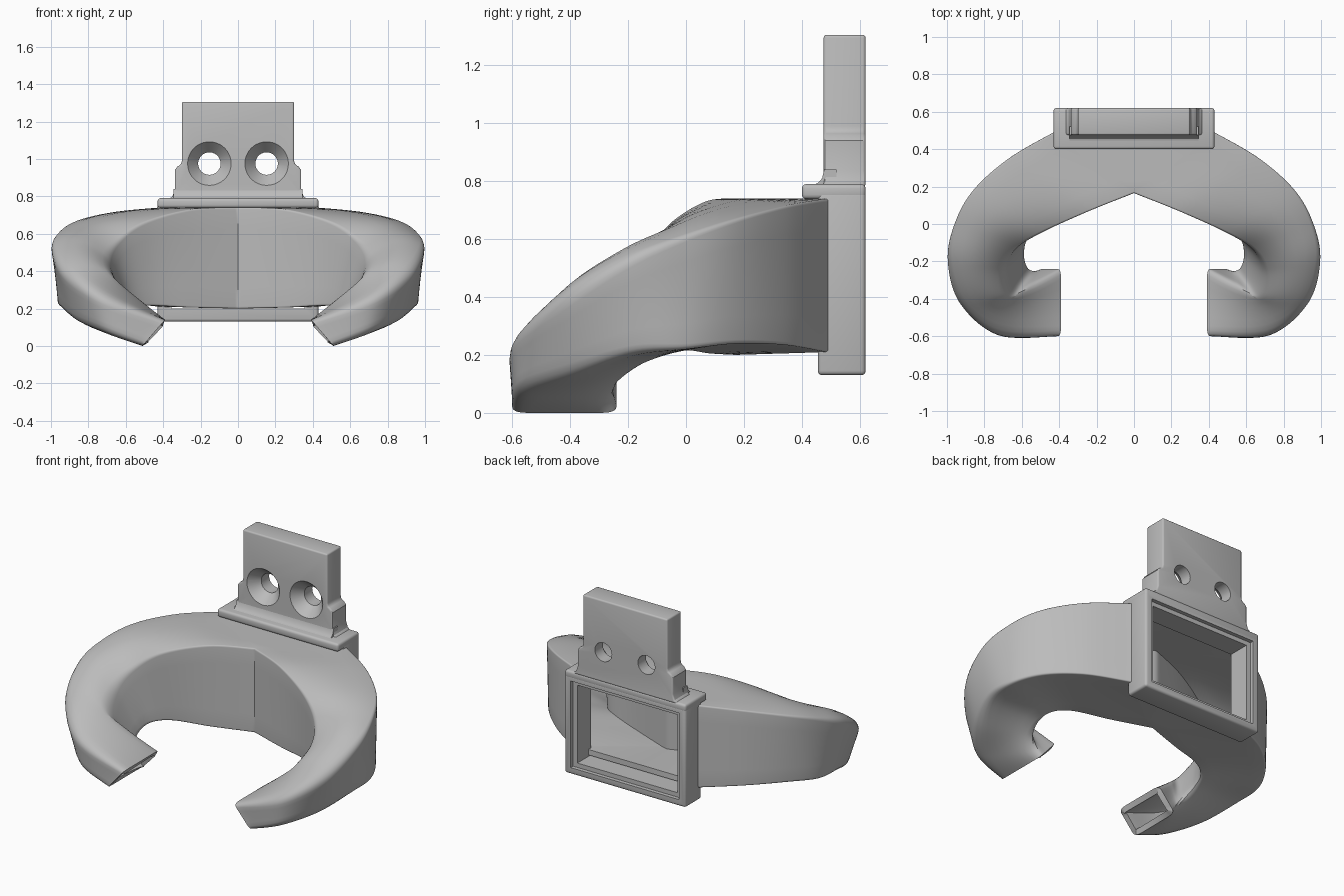
import bpy, bmesh, math
from mathutils import Vector

if "Cube" in bpy.data.objects:
    bpy.data.objects.remove(bpy.data.objects["Cube"])

grey = bpy.data.materials.new("plain grey")
grey.use_nodes = True
grey.diffuse_color = (0.5, 0.5, 0.5, 1)
grey.node_tree.nodes["Principled BSDF"].inputs["Base Color"].default_value = (0.5, 0.5, 0.5, 1)


def add_object(name, bm):
    mesh = bpy.data.meshes.new(name)
    bm.to_mesh(mesh)
    bm.free()
    mesh.materials.append(grey)
    obj = bpy.data.objects.new(name, mesh)
    bpy.context.collection.objects.link(obj)
    return obj


def prism(name, outline, axis, lo, hi):
    """Extrude a 2D outline along x or y."""
    bm = bmesh.new()
    place = (lambda p, d: (d, p[0], p[1])) if axis == "x" else (lambda p, d: (p[0], d, p[1]))
    face = bm.faces.new([bm.verts.new(place(p, lo)) for p in outline])
    top = bmesh.ops.extrude_face_region(bm, geom=[face])["geom"]
    shift = Vector(place((0, 0), hi - lo))
    bmesh.ops.translate(bm, vec=shift, verts=[g for g in top if isinstance(g, bmesh.types.BMVert)])
    bmesh.ops.recalc_face_normals(bm, faces=bm.faces)
    return add_object(name, bm)


def box(name, half_width, y0, y1, z0, z1):
    outline = [(y0, z0), (y1, z0), (y1, z1), (y0, z1)]
    return prism(name, outline, "x", -half_width, half_width)


def turned_cutter(name, x, z, profile):
    """Lathe (radius, y) pairs around an axis parallel to y."""
    bm = bmesh.new()
    n = 48
    rings = [[bm.verts.new((x + r * math.cos(i * math.tau / n), y, z + r * math.sin(i * math.tau / n)))
              for i in range(n)] for r, y in profile]
    for a, b in zip(rings, rings[1:]):
        for i in range(n):
            bm.faces.new((a[i], a[(i + 1) % n], b[(i + 1) % n], b[i]))
    bm.faces.new(rings[0])
    bm.faces.new(rings[-1])
    bmesh.ops.recalc_face_normals(bm, faces=bm.faces)
    return add_object(name, bm)


def finish(obj, bevel=0, cutters=(), angle=30):
    """Bevel, cut, then shade."""
    if bevel:
        m = obj.modifiers.new("bevel", "BEVEL")
        m.width, m.segments, m.limit_method = bevel, 3, "ANGLE"
        m.angle_limit = math.radians(40)
    for c in cutters:
        m = obj.modifiers.new("cut", "BOOLEAN")
        m.object, m.operation, m.solver = c, "DIFFERENCE", "EXACT"
    bpy.ops.object.select_all(action="DESELECT")
    bpy.context.view_layer.objects.active = obj
    obj.select_set(True)
    for m in list(obj.modifiers):
        bpy.ops.object.modifier_apply(modifier=m.name)
    bpy.ops.object.shade_smooth_by_angle(angle=math.radians(angle))
    for c in cutters:
        c.hide_render = True
        c.hide_set(True)


# Curved duct: stations hold outer top, outer bottom, inner bottom, inner top,
# then the corner rounding and the roof bulge
stations = [
    ((.43, .49, .74), (.43, .49, .21), (0, .165, .2), (0, .165, .74), .02, 0),
    ((.67, .35, .715), (.67, .35, .235), (.25, .075, .205), (.25, .065, .73), .02, .01),
    ((.86, .18, .67), (.85, .18, .24), (.46, .0, .215), (.5, -.05, .66), .03, .03),
    ((.96, 0, .61), (.95, 0, .22), (.56, -.07, .2), (.64, -.14, .56), .05, .05),
    ((1.0, -.2, .53), (.95, -.19, .2), (.58, -.15, .165), (.69, -.25, .47), .1, .06),
    ((.94, -.43, .4), (.86, -.4, .12), (.56, -.21, .11), (.655, -.38, .37), .18, .05),
    ((.73, -.6, .27), (.71, -.575, .06), (.53, -.235, .045), (.55, -.33, .28), .22, .02),
    ((.39, -.6, .14), (.51, -.6, 0), (.51, -.24, 0), (.39, -.24, .14), .15, 0),
]
stations = [[Vector(c) for c in s[:4]] + list(s[4:]) for s in stations]


def spline(a, b, c, d, t):
    return 0.5 * (2 * b + (c - a) * t + (2 * a - 5 * b + 4 * c - d) * t ** 2
                  + (3 * b - a - 3 * c + d) * t ** 3)


def section(station):
    """Rounded square in (u, v), mapped onto the four corners."""
    ot, ob, ib, it, r, bulge = station
    square = [Vector(p) for p in ((0, 1), (0, 0), (1, 0), (1, 1))]
    ring = []
    for k in range(4):
        p, prev, nxt = square[k], square[k - 1], square[(k + 1) % 4]
        a, b = p.lerp(prev, r), p.lerp(nxt, r)
        ring += [a.lerp(p, t).lerp(p.lerp(b, t), t) for t in (0, .25, .5, .75, 1)]
        ring += [b.lerp(nxt.lerp(p, r), t) for t in (.2, .4, .6, .8)]
    return [(ob.lerp(ib, q.x).lerp(ot.lerp(it, q.x), q.y)
             + Vector((0, 0, bulge * 4 * q.x * (1 - q.x) * q.y ** 2)), q.x) for q in ring]


steps = 10
last = len(stations) - 1
path = []
for i in range(last):
    quad = [stations[max(0, min(last, i + j))] for j in (-1, 0, 1, 2)]
    path += [[spline(*vals, s / steps) for vals in zip(*quad)] for s in range(steps)]
path.append(stations[last])
# The centre section closes the roof and floor behind the inner point
centre = [Vector((0, c.y, c.z)) for c in stations[0][:4]] + stations[0][4:]
path.insert(0, centre)

bm = bmesh.new()
rings = [[(bm.verts.new(p), u) for p, u in section(s)] for s in path]
for n, (a, b) in enumerate(zip(rings, rings[1:])):
    for i in range(len(a)):
        j = (i + 1) % len(a)
        if n == 0 and a[i][1] < .03 and a[j][1] < .03:
            continue  # leave the inlet open
        bm.faces.new((a[i][0], a[j][0], b[j][0], b[i][0]))
bmesh.ops.remove_doubles(bm, verts=bm.verts, dist=.0005)
bmesh.ops.recalc_face_normals(bm, faces=bm.faces)
roof = max(bm.faces, key=lambda f: f.calc_center_median().z + f.calc_area())
if roof.normal.z < 0:
    bmesh.ops.reverse_faces(bm, faces=bm.faces)
duct = add_object("curved_duct", bm)
mirror = duct.modifiers.new("mirror", "MIRROR")
mirror.merge_threshold = .001
shell = duct.modifiers.new("shell", "SOLIDIFY")
shell.thickness, shell.offset = .035, -1
finish(duct, angle=35)

# Inlet frame with a stepped opening
frame = box("inlet_frame", .43, .455, .62, .13, .765)
opening = box("opening_cutter", .355, .3, .7, .2, .7)
recess = box("recess_cutter", .385, .595, .7, .172, .728)
finish(frame, .015, [opening, recess])

# Ledge above the inlet
finish(box("top_ledge", .43, .4, .62, .738, .79), .015, [
    box("ledge_cutter", .385, .595, .7, .172, .728)])

# Mounting tab with shoulders and two countersunk holes
half = [(.375, .78), (.35, .8), (.338, .835), (.338, .94), (.325, .958), (.305, .97), (.3, .99), (.3, 1.305)]
outline = half + [(-x, z) for x, z in reversed(half)]
tab = prism("mounting_tab", outline, "y", .475, .62)
holes = [turned_cutter("hole_cutter", s * .153, .975, [(.125, .465), (.06, .54), (.06, .7)])
         for s in (-1, 1)]
finish(tab, .014, holes)

# Fillet between ledge and tab
fillet = [(.43, .785), (.455, .793), (.47, .81), (.477, .84), (.52, .84), (.52, .785)]
finish(prism("tab_fillet", fillet, "x", -.345, .345))
